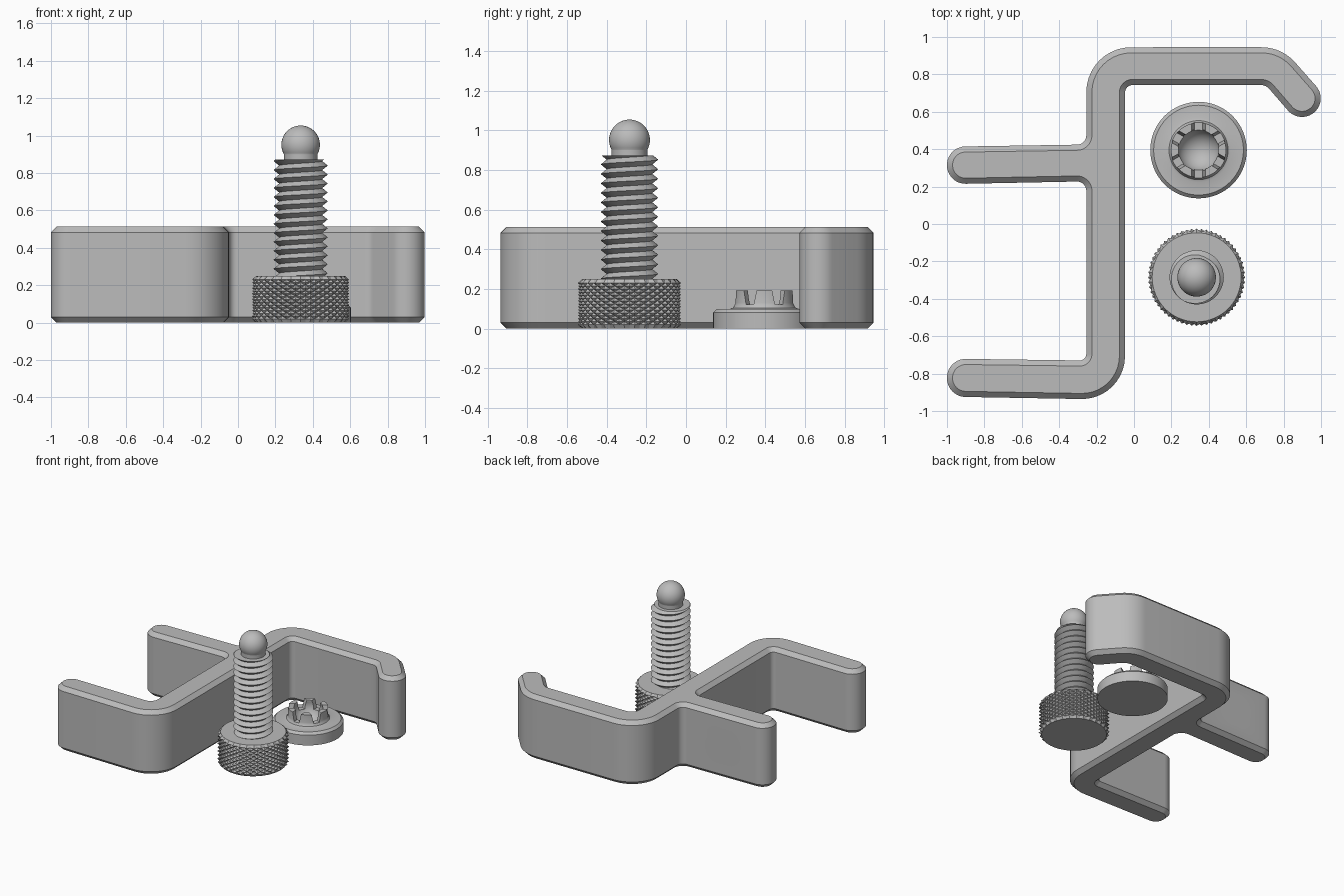
import bpy, bmesh, math
from mathutils import Vector, Matrix

default = bpy.data.objects.get("Cube")
if default:
    bpy.data.objects.remove(default)

GREY = (0.5, 0.5, 0.5, 1)
metal = bpy.data.materials.new("plain_grey")
metal.use_nodes = True
metal.diffuse_color = GREY
metal.node_tree.nodes["Principled BSDF"].inputs["Base Color"].default_value = GREY

SCREW = Vector((0.335, -0.285, 0))
PAD = Vector((0.345, 0.395, 0))


def add(name, bm, loc=(0, 0, 0)):
    bmesh.ops.recalc_face_normals(bm, faces=bm.faces)
    mesh = bpy.data.meshes.new(name)
    bm.to_mesh(mesh)
    bm.free()
    mesh.materials.append(metal)
    ob = bpy.data.objects.new(name, mesh)
    ob.location = loc
    bpy.context.collection.objects.link(ob)
    return ob


def smooth(ob, degrees=30):
    bpy.ops.object.select_all(action="DESELECT")
    ob.select_set(True)
    bpy.context.view_layer.objects.active = ob
    bpy.ops.object.shade_smooth_by_angle(angle=math.radians(degrees))


def cut(ob, cutter):
    """Subtract the cutter, then discard it."""
    mod = ob.modifiers.new("cut", "BOOLEAN")
    mod.object, mod.operation, mod.solver = cutter, "DIFFERENCE", "EXACT"
    bpy.context.view_layer.objects.active = ob
    bpy.ops.object.modifier_apply(modifier=mod.name)
    bpy.data.objects.remove(cutter)


def polar(r, a, z):
    return Vector((r * math.cos(a), r * math.sin(a), z))


def lathe(profile, n=64):
    """Revolve (radius, height) points; a zero radius closes the end."""
    bm = bmesh.new()
    verts = [bm.verts.new((r, 0, z)) for r, z in profile]
    edges = [bm.edges.new(p) for p in zip(verts, verts[1:])]
    bmesh.ops.spin(bm, geom=verts + edges, angle=math.tau, steps=n,
                   axis=(0, 0, 1), cent=(0, 0, 0))
    bmesh.ops.remove_doubles(bm, verts=bm.verts, dist=1e-5)
    return bm


def arc(r, zc, start, end, steps):
    """Profile points on a circle centred on the axis; angles from the horizon."""
    angles = [math.radians(start + (end - start) * i / steps) for i in range(steps + 1)]
    return [(max(r * math.cos(a), 0), zc + r * math.sin(a)) for a in angles]


def thread(root, crest, pitch, z0, z1, n=48):
    """Helical V thread trimmed flat at both ends."""
    bm = bmesh.new()
    rows = 2 * int((z1 - z0) / pitch + 5)
    base = z0 - 2 * pitch
    cols = [[bm.verts.new(polar(crest if j % 2 else root, math.tau * i / n,
                                base + pitch * (j / 2 + i / n)))
             for j in range(rows)] for i in range(n)]
    for i in range(n):
        a, wrap = cols[i], i == n - 1
        b = cols[0][2:] if wrap else cols[i + 1]
        for j in range(len(b) - 1):
            bm.faces.new((a[j], b[j], b[j + 1], a[j + 1]))
    for z, up in ((z0, -1), (z1, 1)):
        bmesh.ops.bisect_plane(bm, geom=bm.verts[:] + bm.edges[:] + bm.faces[:],
                               plane_co=(0, 0, z), plane_no=(0, 0, up), clear_outer=True)
        rim = [e for e in bm.edges if e.is_boundary
               and all(abs(v.co.z - z) < 1e-4 for v in e.verts)]
        bmesh.ops.holes_fill(bm, edges=rim, sides=0)
    return bm


def rounded(corners, steps=10):
    """Replace each (x, y, radius) corner of a loop by an arc."""
    out = []
    for i, (x, y, r) in enumerate(corners):
        p = Vector((x, y))
        u = (Vector(corners[i - 1][:2]) - p).normalized()
        w = (Vector(corners[(i + 1) % len(corners)][:2]) - p).normalized()
        half = u.angle(w) / 2
        centre = p + (u + w).normalized() * r / math.sin(half)
        s = p + u * r / math.tan(half) - centre
        e = p + w * r / math.tan(half) - centre
        turn = math.atan2(s.x * e.y - s.y * e.x, s.dot(e))
        out += [centre + Matrix.Rotation(turn * k / steps, 2) @ s for k in range(steps + 1)]
    return out


# Clamp bracket: rounded outline, extruded, chamfered top and bottom
HEIGHT = 0.513
outline = rounded([
    (-1, -.923, .1), (-.048, -.94, .23), (-.048, .743, .04), (.705, .743, .06),
    (.889, .531, .099), (1.039, .663, .099), (.79, .945, .24), (-.255, .945, .24),
    (-.255, .425, .05), (-1, .413, .099), (-1, .213, .099), (-.255, .228, .05),
    (-.255, -.73, .035), (-1, -.72, .1)])
bm = bmesh.new()
floor = bm.faces.new([bm.verts.new((p.x, p.y, 0)) for p in outline])
bmesh.ops.remove_doubles(bm, verts=bm.verts, dist=0.002)
grown = bmesh.ops.extrude_face_region(bm, geom=bm.faces[:], use_keep_orig=True)["geom"]
bmesh.ops.translate(bm, vec=(0, 0, HEIGHT),
                    verts=[g for g in grown if isinstance(g, bmesh.types.BMVert)])
bmesh.ops.recalc_face_normals(bm, faces=bm.faces)
rims = [e for e in bm.edges if abs(e.verts[0].co.z - e.verts[1].co.z) < 1e-4]
bmesh.ops.bevel(bm, geom=rims, offset=0.03, segments=1, affect="EDGES")
bracket = add("clamp_bracket", bm)

# Threaded hole through the middle arm
tap = add("tap_cutter", thread(.118, .147, .048, -.2, .2), (-.61, .315, HEIGHT / 2))
tap.rotation_euler.x = math.pi / 2
tap.hide_render = True
cut(bracket, tap)
smooth(bracket, 25)

# Thumbscrew head: diamond knurl between two chamfers
bm = bmesh.new()
COLS, ROWS, LOW, HIGH = 60, 14, 0.02, 0.23
rings = [[bm.verts.new(polar(.26 if (i + j) % 2 else .243, math.tau * i / COLS,
                             LOW + (HIGH - LOW) * j / ROWS))
          for i in range(COLS)] for j in range(ROWS + 1)]
for j in range(ROWS):
    for i in range(COLS):
        k = (i + 1) % COLS
        a, b, c, d = rings[j][i], rings[j][k], rings[j + 1][k], rings[j + 1][i]
        # split each cell along its groove
        tris = ((a, b, d), (b, c, d)) if (i + j) % 2 else ((a, b, c), (a, c, d))
        for t in tris:
            bm.faces.new(t)
for ring, z in ((rings[0], 0), (rings[-1], .25)):
    cap = [bm.verts.new(polar(.238, math.tau * i / COLS, z)) for i in range(COLS)]
    for i in range(COLS):
        k = (i + 1) % COLS
        bm.faces.new((ring[i], ring[k], cap[k], cap[i]))
    bm.faces.new(cap)
add("screw_head", bm, SCREW)

# Threaded shank
smooth(add("screw_shank", thread(.115, .145, .048, .24, .872), SCREW), 25)

# Neck and ball tip
ball = lathe([(0, .86), (.09, .86), (.09, .9)] + arc(.103, .951, -29, 90, 20))
smooth(add("screw_ball", ball, SCREW))

# Swivel pad: stepped disc with a spherical socket
pad = add("swivel_pad", lathe(
    [(0, 0), (.258, 0), (.258, .082), (.24, .1), (.172, .1), (.158, .105),
     (.15, .118), (.147, .13), (.147, .193), (.107, .193)]
    + arc(.112, .155, 18, -90, 14)), PAD)

# Tapered slots split the socket rim into six fingers
for s in range(3):
    bm = bmesh.new()
    bmesh.ops.create_cube(bm, size=1)
    for v in bm.verts:
        top = v.co.z > 0
        v.co = Vector((v.co.x * .44, v.co.y * (.085 if top else .045), .22 if top else .122))
    slot = add("slot_cutter", bm, PAD)
    slot.rotation_euler.z = math.radians(30 + 60 * s)
    slot.hide_render = True
    cut(pad, slot)
smooth(pad)
